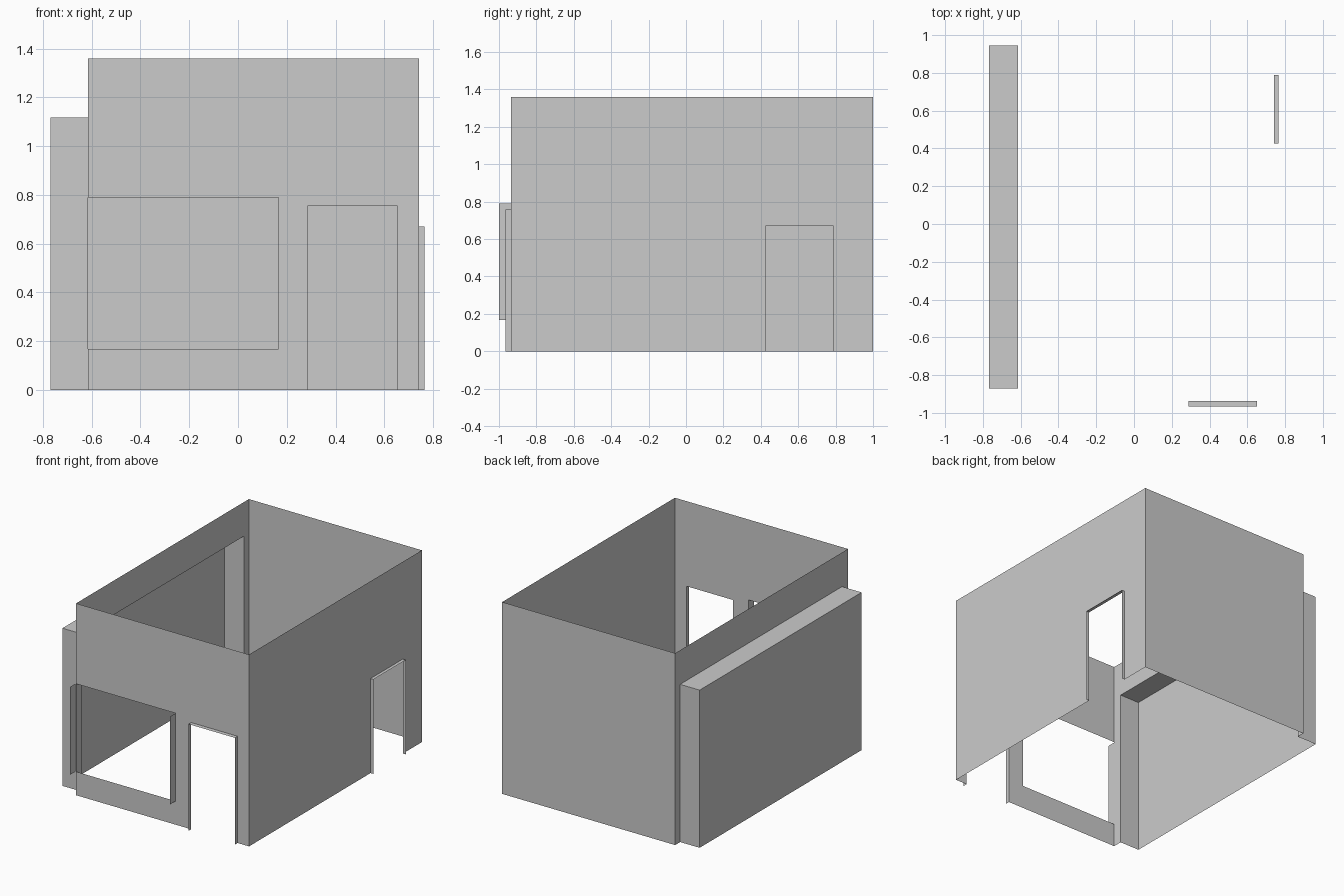
import bpy

if "Cube" in bpy.data.objects:
    bpy.data.objects.remove(bpy.data.objects["Cube"])

# room extents and wall openings
X0, X1, Y0, Y1, H = -0.615, 0.742, -0.936, 1.0, 1.36
WINDOW = (X0, 0.166, 0.167, 0.79)
FRONT_DOOR = (0.288, 0.652, 0, 0.757)
SIDE_DOOR = (0.425, 0.788, 0, 0.67)
ALCOVE = (-0.87, 0.944, 0, 1.118)


def make_object(name, quads):
    """Build one welded mesh from a list of four-corner faces."""
    verts, faces = {}, []
    for quad in quads:
        faces.append([verts.setdefault(tuple(p), len(verts)) for p in quad])
    mesh = bpy.data.meshes.new(name)
    mesh.from_pydata(list(verts), [], faces)
    obj = bpy.data.objects.new(name, mesh)
    bpy.context.collection.objects.link(obj)
    return obj


def place(axis, u, depth, z):
    """Point on a wall plane: axis is the wall's horizontal direction."""
    return (u, depth, z) if axis == 'x' else (depth, u, z)


def wall(name, axis, depth, u0, u1, holes=(), flip=False):
    """Thin wall panel split on a grid, leaving out the openings."""
    us = sorted({u0, u1, *(v for h in holes for v in h[:2])})
    zs = sorted({0, H, *(v for h in holes for v in h[2:])})
    quads = []
    for a, b in zip(us, us[1:]):
        for c, d in zip(zs, zs[1:]):
            mu, mz = (a + b) / 2, (c + d) / 2
            if any(h[0] < mu < h[1] and h[2] < mz < h[3] for h in holes):
                continue
            q = [place(axis, *p) for p in
                 ((a, depth, c), (b, depth, c), (b, depth, d), (a, depth, d))]
            quads.append(q[::-1] if flip else q)
    make_object(name, quads)


def reveal(name, axis, hole, near, far, top=True, back=False):
    """Jambs of an opening running outward, with optional head and back."""
    a, b, c, d = hole
    path = [(a, c), (a, d), (b, d), (b, c)]
    segments = list(zip(path, path[1:]))
    if not top:
        del segments[1]
    quads = [[place(axis, p[0], near, p[1]), place(axis, q[0], near, q[1]),
              place(axis, q[0], far, q[1]), place(axis, p[0], far, p[1])]
             for p, q in segments]
    if back:
        quads.append([place(axis, u, far, z) for u, z in path])
    make_object(name, quads)


# four walls, open above and below
wall("front_wall", 'x', Y0, X0, X1, [WINDOW, FRONT_DOOR])
wall("back_wall", 'x', Y1, X0, X1, flip=True)
wall("right_wall", 'y', X1, Y0, Y1, [SIDE_DOOR])
wall("left_wall", 'y', X0, Y0, Y1, [ALCOVE], flip=True)

# window jambs without head or sill
reveal("window_jambs", 'x', (-0.619,) + WINDOW[1:], Y0, -1.0, top=False)

# door frames
reveal("front_door_frame", 'x', FRONT_DOOR, Y0, -0.966)
reveal("side_door_frame", 'y', SIDE_DOOR, X1, 0.765)

# deep alcove along the left wall
reveal("alcove", 'y', ALCOVE, X0, -0.768, back=True)
